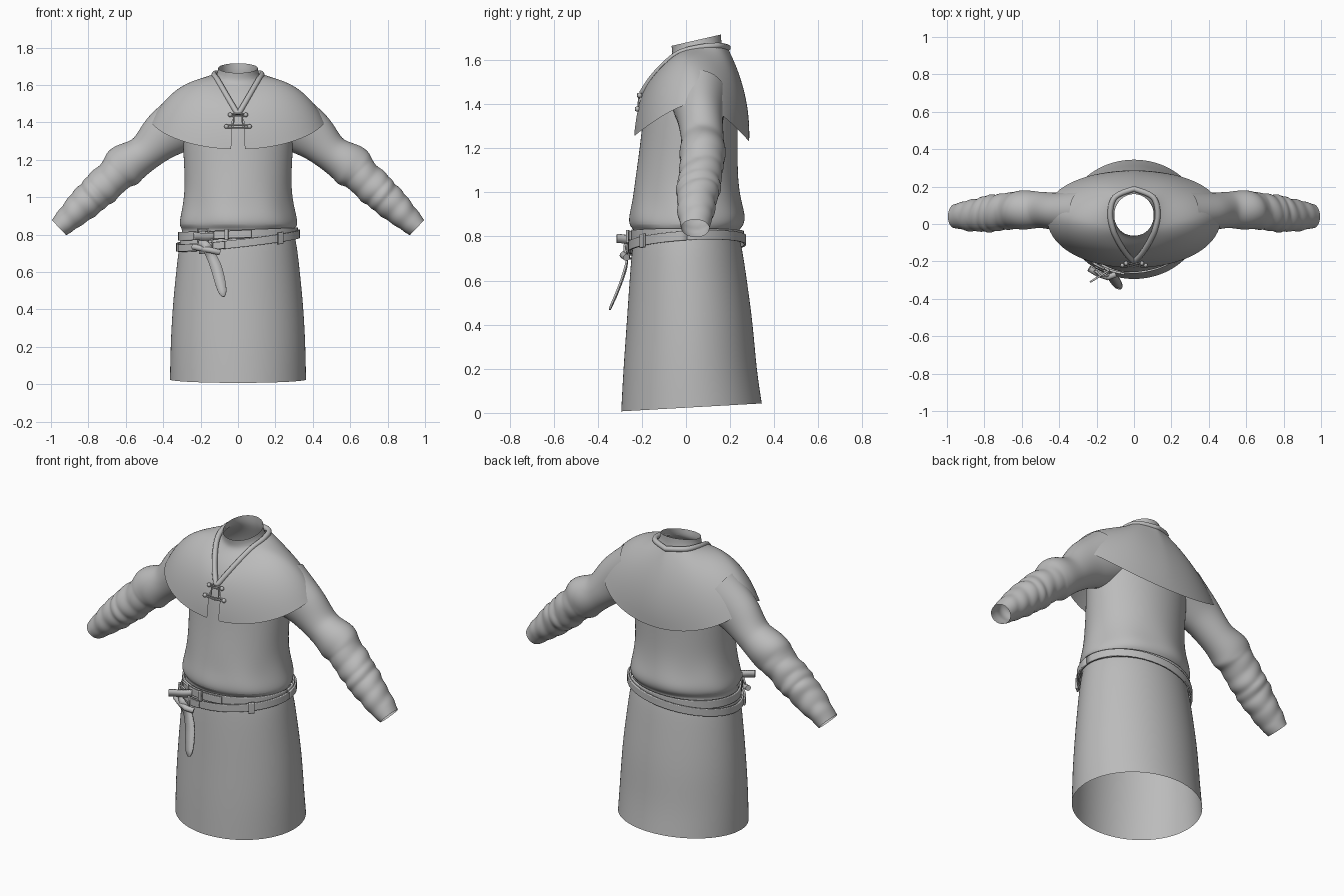
import bpy, bmesh, math
from math import sin, cos, pi
from mathutils import Vector

old = bpy.data.objects.get("Cube")
if old:
    bpy.data.objects.remove(old, do_unlink=True)

grey = bpy.data.materials.new("plain grey cloth")
grey.use_nodes = True
grey.diffuse_color = (0.5, 0.5, 0.5, 1)
grey.node_tree.nodes["Principled BSDF"].inputs["Base Color"].default_value = (0.5, 0.5, 0.5, 1)


def spline(pts, t):
    """Catmull-Rom point at t in 0..1 along a list of tuples."""
    n = len(pts) - 1
    i = min(int(t * n), n - 1)
    f = t * n - i
    p = [Vector(pts[min(max(k, 0), n)]) for k in range(i - 1, i + 3)]
    return 0.5 * (2 * p[1] + (p[2] - p[0]) * f + (2 * p[0] - 5 * p[1] + 4 * p[2] - p[3]) * f * f
                  + (3 * p[1] - p[0] - 3 * p[2] + p[3]) * f ** 3)


def loft(name, rings, closed=True, subdiv=0, thick=0, mirror=False):
    """Skin a list of equal rings of points with quads."""
    bm = bmesh.new()
    rows = [[bm.verts.new(p) for p in ring] for ring in rings]
    n = len(rows[0])
    for a, b in zip(rows, rows[1:]):
        for i in range(n if closed else n - 1):
            j = (i + 1) % n
            bm.faces.new((a[i], a[j], b[j], b[i]))
    bmesh.ops.recalc_face_normals(bm, faces=bm.faces)
    mesh = bpy.data.meshes.new(name)
    bm.to_mesh(mesh)
    bm.free()
    ob = bpy.data.objects.new(name, mesh)
    bpy.context.collection.objects.link(ob)
    mesh.materials.append(grey)
    if mirror:
        ob.modifiers.new("Mirror", "MIRROR").merge_threshold = 0.0005
    if thick:
        mod = ob.modifiers.new("Solidify", "SOLIDIFY")
        mod.thickness, mod.offset = thick, 0
    if subdiv:
        mod = ob.modifiers.new("Subdivision", "SUBSURF")
        mod.levels = mod.render_levels = subdiv
    smooth(ob)
    return ob


def smooth(ob):
    bpy.ops.object.select_all(action="DESELECT")
    ob.select_set(True)
    bpy.context.view_layer.objects.active = ob
    bpy.ops.object.shade_smooth_by_angle(angle=math.radians(45))


def cord(name, pts, radius, cyclic=False):
    """Round cord through points, made as a bevelled curve."""
    cu = bpy.data.curves.new(name, "CURVE")
    cu.dimensions = "3D"
    cu.bevel_depth, cu.bevel_resolution, cu.use_fill_caps = radius, 3, True
    sp = cu.splines.new("POLY")
    sp.points.add(len(pts) - 1)
    for q, p in zip(sp.points, pts):
        q.co = (*p, 1)
    sp.use_cyclic_u = cyclic
    sp.use_smooth = True
    cu.materials.append(grey)
    ob = bpy.data.objects.new(name, cu)
    bpy.context.collection.objects.link(ob)
    return ob


# Tunic body, skirt and neck: height, half width, front y, back y, tilt
profile = [
    (.025, .365, -.295, .345, .018), (.2, .362, -.285, .32, 0), (.4, .352, -.27, .305, 0),
    (.6, .332, -.257, .277, 0), (.75, .315, -.245, .255, 0), (.81, .298, -.234, .238, 0),
    (.832, .302, -.238, .242, 0), (.85, .318, -.258, .262, 0), (.89, .313, -.26, .27, 0),
    (.95, .298, -.246, .252, 0), (1.05, .284, -.232, .235, 0), (1.2, .29, -.21, .235, 0),
    (1.35, .3, -.195, .235, 0), (1.46, .295, -.172, .22, 0), (1.55, .25, -.125, .2, 0),
    (1.61, .165, -.072, .175, .01), (1.645, .112, -.06, .16, .02), (1.69, .106, -.066, .16, .026)]
SEG = 40
body = []
for z, rx, f, b, tilt in profile:
    ring = []
    for k in range(SEG):
        a = 2 * pi * k / SEG
        fold = 1 + (.012 * sin(7 * a + z * 9) if .84 < z < 1 else 0)
        ring.append((rx * fold * cos(a), (f + b) / 2 + (b - f) / 2 * fold * sin(a), z + tilt * sin(a)))
    body.append(ring)
loft("tunic_body", body, subdiv=2)

# Sleeves: centre x, centre y, centre z, in-plane radius, depth radius
arm = [(.26, .06, 1.42, .16, .13), (.39, .065, 1.335, .132, .105), (.5, .075, 1.235, .1, .098),
       (.6, .075, 1.17, .118, .106), (.66, .07, 1.115, .1, .098), (.74, .06, 1.04, .097, .1),
       (.8, .052, .985, .09, .095), (.88, .045, .91, .077, .082), (.957, .042, .837, .055, .066)]
STEPS = 56
sleeve = []
for s in range(STEPS + 1):
    t = s / STEPS
    p = spline(arm, t)
    d = spline(arm, min(t + .03, 1)) - spline(arm, max(t - .03, 0))
    n = Vector((-d[2], 0, d[0])).normalized()
    ring = []
    for k in range(24):
        a = 2 * pi * k / 24
        saw = (t * 11 + .22 * sin(a + 1) + .1 * sin(2 * a)) % 1       # gathered cloth bands
        amp = min(max((t - .4) * 5, 0), 1) * (.08 if t < .93 else .02)
        wave = .025 * sin(t * 34 + 2 * a) * min(max(t * 4 - .8, 0), 1)
        r = 1 + amp * (sin(pi * saw) - .6) + wave
        ring.append(Vector(p[:3]) + n * p[3] * r * cos(a) + Vector((0, p[4] * r * sin(a), 0)))
    sleeve.append(ring)
loft("sleeves", sleeve, subdiv=1, mirror=True)

# Shoulder cape: skinned from the neckline to the hem, open down the front
neckline = [(.006, -.197, 1.455), (.042, -.158, 1.515), (.08, -.1, 1.58), (.112, -.03, 1.635),
            (.127, .06, 1.66), (.1, .145, 1.668), (0, .188, 1.66)]
COLS, ROWS = 28, 10
cape = []
for r in range(ROWS + 1):
    t = r / ROWS
    ring = []
    for c in range(COLS + 1):
        u = c / COLS
        a = (u - .5) * pi
        s = sin(a)
        y_hem = .05 + (.285 if s < 0 else .237) * math.copysign(abs(s) ** .88, s)
        drop = (.155 if s < 0 else .18) * abs(s) ** 1.3
        hem = Vector((.467 * cos(a), y_hem, 1.41 - drop))
        p = spline(neckline, u).lerp(hem, t)
        puff = 4 * t * (1 - t)
        p += puff * Vector((.025 * cos(a), .03 * s * min(1, 1.2 + s), .062 * cos(a)))
        if s < 0:
            p.x = max(p.x, .036 * min(1, t * 4))
        if c == COLS:
            p.x = 0
        ring.append(p)
    cape.append(ring)
loft("shoulder_cape", cape, closed=False, subdiv=1, mirror=True)

# Rolled edge around the cape neckline
half = [spline(neckline, i / 30) for i in range(31)]
other = [Vector((-p.x, p.y, p.z)) for p in reversed(half[:-1])]
cord("cape_rolled_collar", [p + Vector((0, 0, -.004)) for p in half + other], .015, True)

# Toggle fastenings across the cape opening
for label, z, y, w in (("upper", 1.44, -.21, .042), ("lower", 1.378, -.22, .062)):
    for dz in (-.006, .006):
        cord(label + "_toggle_cord", [(-w, y + .006, z + dz), (0, y - .008, z + dz), (w, y + .006, z + dz)], .004)
    for side in (-1, 1):
        bpy.ops.mesh.primitive_uv_sphere_add(segments=12, ring_count=8, radius=.012, location=(side * w, y, z))
        bead = bpy.context.object
        bead.name = label + "_toggle_bead"
        bead.data.materials.append(grey)
        smooth(bead)
for side in (-1, 1):
    cord("cape_opening_lace", [(side * .022, -.212, 1.44), (side * .025, -.218, 1.378)], .004)


# Belts: bands around the waist at a tilted height
def on_waist(a, out):
    return Vector(((.312 + out) * cos(a), .005 + (.248 + out) * sin(a), 0))


def belt_height(which, a):
    if which == "upper":
        return .802 + .012 * cos(a)
    return .768 + .036 * cos(a) + .016 * sin(a)


def band(name, which, a0, a1, height, out, thick):
    rings = []
    for h in (-.5, -.4, .4, .5):
        pts = [a0 + (a1 - a0) * k / 48 for k in range(49)]
        rings.append([on_waist(a, out) + Vector((0, 0, belt_height(which, a) + h * height)) for a in pts])
    return loft(name, rings, closed=False, thick=thick)


band("upper_belt", "upper", 0, 2 * pi, .046, .004, .01)
band("lower_belt", "lower", 0, 2 * pi, .042, .015, .01)
band("upper_belt_end", "upper", 4.15, 4.93, .04, .016, .01)
band("lower_belt_end", "lower", 3.5, 4.5, .038, .026, .01)
band("lower_belt_keeper", "lower", 5.4, 5.5, .062, .025, .012)
band("upper_belt_keeper", "upper", 4.5, 4.56, .058, .026, .012)


# Buckles: rectangular frames with a prong
def buckle(name, which, a, w, h, out):
    frame = []
    for da, dz in ((-w, -h), (w, -h), (w, h), (-w, h)):
        frame.append(on_waist(a + da, out) + Vector((0, 0, belt_height(which, a) + dz)))
    cord(name + "_frame", frame, .006, True)
    mid = Vector((0, 0, belt_height(which, a)))
    cord(name + "_prong", [on_waist(a - w, out) + mid, on_waist(a + w, out + .008) + mid], .005)


buckle("upper_buckle", "upper", 4.13, .1, .033, .03)
buckle("lower_buckle", "lower", 4.2, .11, .036, .04)

# Belt tip standing away from the upper buckle
tip = [(-.13, -.245, .79), (-.17, -.27, .787), (-.21, -.295, .79), (-.235, -.31, .79)]
loft("upper_belt_tip", [[spline(tip, k / 10) + Vector((0, 0, h)) for k in range(11)]
                        for h in (-.02, .02)], closed=False, thick=.01)

# Hanging strap looped over the lower belt: x, y, z, half width
strap = [(-.21, -.25, .755, .02), (-.175, -.28, .74, .026), (-.145, -.268, .69, .027), (-.115, -.285, .62, .03),
         (-.094, -.315, .54, .028), (-.082, -.337, .49, .02), (-.076, -.346, .468, .005)]
left, right = [], []
for k in range(31):
    p = spline(strap, k / 30)
    d = spline(strap, min(k / 30 + .02, 1)) - spline(strap, max(k / 30 - .02, 0))
    across = Vector((-d[2], 0, d[0])).normalized() * p[3]
    left.append(Vector(p[:3]) - across)
    right.append(Vector(p[:3]) + across)
loft("hanging_strap", [left, right], closed=False, thick=.009)
cord("strap_knot", [(-.24, -.238, .735), (-.19, -.268, .725), (-.14, -.285, .715), (-.1, -.27, .705)], .016)
